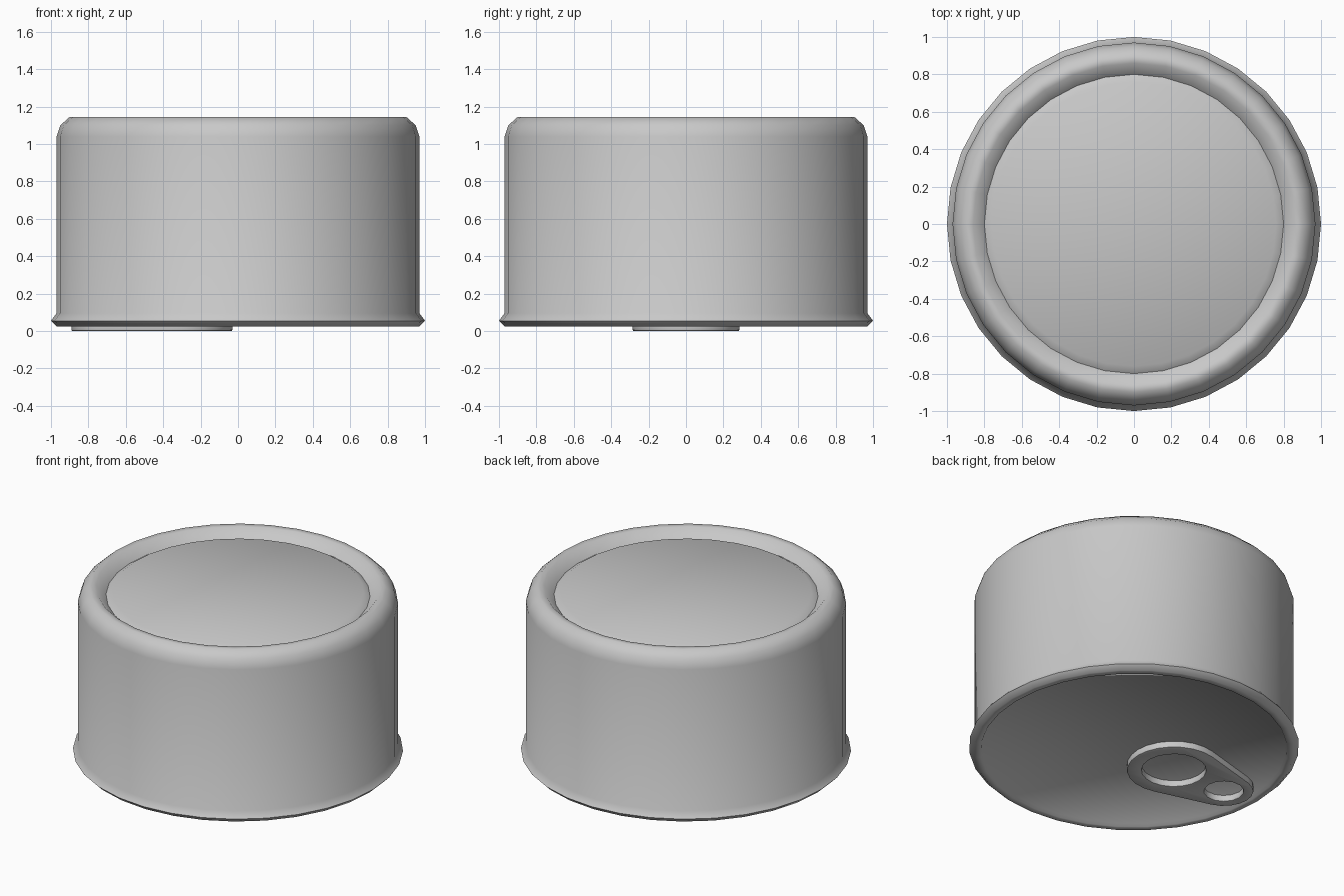
import bpy
import bmesh
from math import acos, cos, pi, radians, sin, tau
from mathutils import Matrix

cube = bpy.data.objects.get("Cube")
if cube:
    bpy.data.objects.remove(cube, do_unlink=True)

# Bare metal
metal = bpy.data.materials.new("brushed_grey_metal")
metal.use_nodes = True
GREY = (0.58, 0.58, 0.58, 1)
metal.diffuse_color = GREY
metal.node_tree.nodes["Principled BSDF"].inputs["Base Color"].default_value = GREY


def add_object(name, mesh, angle):
    obj = bpy.data.objects.new(name, mesh)
    bpy.context.collection.objects.link(obj)
    mesh.materials.clear()
    mesh.materials.append(metal)
    bpy.ops.object.select_all(action="DESELECT")
    bpy.context.view_layer.objects.active = obj
    obj.select_set(True)
    bpy.ops.object.shade_smooth_by_angle(angle=radians(angle))
    return obj


def lathe(name, profile, sides, angle):
    """Spin an (radius, height) profile around z."""
    bm = bmesh.new()
    verts = [bm.verts.new((r, 0, z)) for r, z in profile]
    edges = [bm.edges.new(pair) for pair in zip(verts, verts[1:])]
    bmesh.ops.spin(bm, geom=verts + edges, cent=(0, 0, 0), axis=(0, 0, 1),
                   angle=tau, steps=sides)
    bmesh.ops.remove_doubles(bm, verts=bm.verts, dist=0.0005)
    bmesh.ops.recalc_face_normals(bm, faces=bm.faces)
    mesh = bpy.data.meshes.new(name)
    bm.to_mesh(mesh)
    bm.free()
    return add_object(name, mesh, angle)


# Can: recessed lid, seamed rim, wall, rounded shoulder, pressed groove, end panel
lathe("can_body", [
    (0, 0.042), (0.92, 0.042), (0.93, 0.025),
    (0.97, 0.025), (1.0, 0.055), (0.97, 0.095),
    (0.97, 1.04), (0.95, 1.1), (0.9, 1.145),
    (0.86, 1.143), (0.8, 1.085), (0.76, 1.11), (0, 1.11),
], 32, 60)


def arc(cx, radius, start, end, count):
    step = (end - start) / count
    return [(cx + radius * cos(start + i * step), radius * sin(start + i * step))
            for i in range(count + 1)]


# Pull tab: tapered outline around a finger hole and a small rivet hole
BEVEL, HALF = 0.007, 0.0225
RING_X, RING_R = -0.315, 0.285 - BEVEL
NOSE_X, NOSE_R = -0.71, 0.18 - BEVEL
tangent = acos((NOSE_R - RING_R) / (RING_X - NOSE_X))
outline = (arc(RING_X, RING_R, -tangent, tangent, 14)
           + arc(NOSE_X, NOSE_R, tangent, tau - tangent, 8))
finger_hole = arc(RING_X, 0.195 + BEVEL, 0, tau, 20)[:-1]
rivet_hole = arc(NOSE_X, 0.12 + BEVEL, 0, tau, 14)[:-1]

curve = bpy.data.curves.new("tab_profile", "CURVE")
curve.dimensions = "2D"
curve.fill_mode = "BOTH"
curve.extrude = HALF - BEVEL
curve.bevel_depth = BEVEL
curve.bevel_resolution = 1
for loop in (outline, finger_hole, rivet_hole):
    spline = curve.splines.new("POLY")
    spline.points.add(len(loop) - 1)
    for point, (x, y) in zip(spline.points, loop):
        point.co = (x, y, 0, 1)
    spline.use_cyclic_u = True

helper = bpy.data.objects.new("tab_profile", curve)
bpy.context.collection.objects.link(helper)
depsgraph = bpy.context.evaluated_depsgraph_get()
tab_mesh = bpy.data.meshes.new_from_object(helper.evaluated_get(depsgraph))
bpy.data.objects.remove(helper, do_unlink=True)

tab_mesh.transform(Matrix.Translation((0, 0, HALF)))
bm = bmesh.new()
bm.from_mesh(tab_mesh)
bmesh.ops.remove_doubles(bm, verts=bm.verts, dist=0.0005)
bmesh.ops.recalc_face_normals(bm, faces=bm.faces)
bm.to_mesh(tab_mesh)
bm.free()
tab_mesh.name = "pull_tab"
add_object("pull_tab", tab_mesh, 40)
